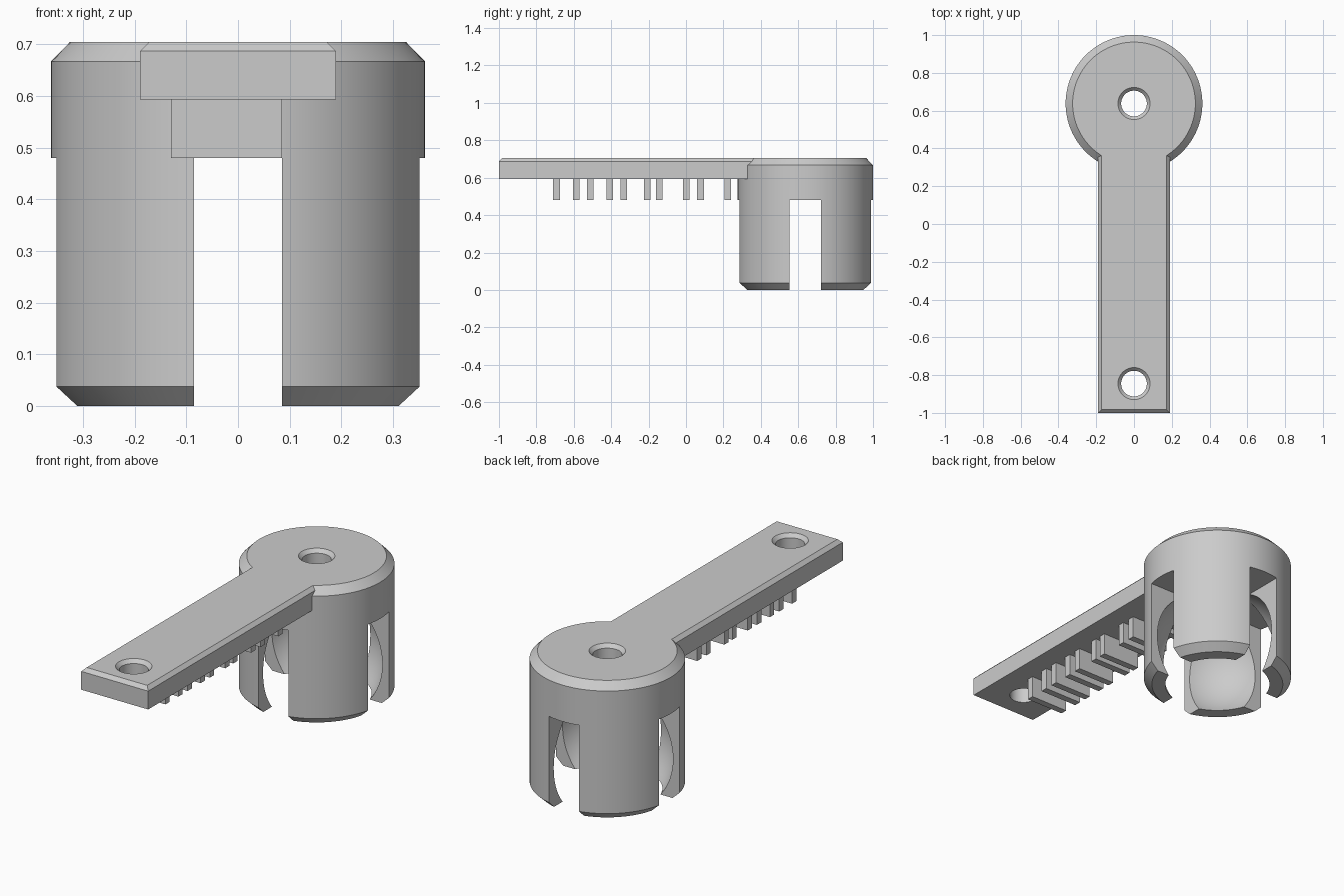
import bpy, bmesh, math

if "Cube" in bpy.data.objects:
    bpy.data.objects.remove(bpy.data.objects["Cube"], do_unlink=True)

HEAD_Y, TOP = 0.638, 0.705
HOLE, RIM = 0.068, 0.085

grey = bpy.data.materials.new("plain_grey")
grey.use_nodes = True
COLOUR = (0.6, 0.6, 0.6, 1)
grey.diffuse_color = COLOUR
grey.node_tree.nodes["Principled BSDF"].inputs["Base Color"].default_value = COLOUR


def finish(name, bm):
    bmesh.ops.recalc_face_normals(bm, faces=bm.faces)
    mesh = bpy.data.meshes.new(name)
    bm.to_mesh(mesh)
    bm.free()
    mesh.materials.append(grey)
    obj = bpy.data.objects.new(name, mesh)
    bpy.context.collection.objects.link(obj)
    return obj


def box(name, x, y, z, chamfer=0):
    bm = bmesh.new()
    bmesh.ops.create_cube(bm, size=1)
    for v in bm.verts:
        v.co = [lo + (c + 0.5) * (hi - lo) for c, (lo, hi) in zip(v.co, (x, y, z))]
    if chamfer:  # top edges, except the one buried in the head
        edges = [e for e in bm.edges if all(v.co.z > z[1] - 0.001 for v in e.verts)
                 and any(v.co.y < y[1] - 0.001 for v in e.verts)]
        bmesh.ops.bevel(bm, geom=edges, offset=chamfer, segments=1, affect='EDGES')
    return finish(name, bm)


def lathe(name, profile, cy, steps=96):
    """Revolve a closed (radius, height) loop around a vertical axis."""
    bm = bmesh.new()
    rings = []
    for i in range(steps):
        a = math.tau * i / steps
        rings.append([bm.verts.new((r * math.cos(a), cy + r * math.sin(a), z))
                      for r, z in profile])
    n = len(profile)
    for i in range(steps):
        p, q = rings[i], rings[(i + 1) % steps]
        for j in range(n):
            k = (j + 1) % n
            bm.faces.new((p[j], q[j], q[k], p[k]))
    return finish(name, bm)


def combine(target, other, operation):
    mod = target.modifiers.new(operation.lower(), 'BOOLEAN')
    mod.operation, mod.solver, mod.object = operation, 'EXACT', other
    bpy.context.view_layer.objects.active = target
    bpy.ops.object.modifier_apply(modifier=mod.name)
    bpy.data.objects.remove(other, do_unlink=True)


# Cylindrical head with chamfered rims, ball socket and countersunk hole
BALL, BALL_Z = 0.325, 0.2
low = -math.asin(BALL_Z / BALL)
high = math.acos(HOLE / BALL)
arc = [low + (high - low) * i / 24 for i in range(25)]
socket = [(BALL * math.cos(a), BALL_Z + BALL * math.sin(a)) for a in arc]
socket[0] = (socket[0][0], 0)
outside = [(HOLE, TOP - 0.018), (RIM, TOP), (0.325, TOP), (0.362, 0.667),
           (0.362, 0.038), (0.322, 0)]
body = lathe("socket_lever", outside + socket, HEAD_Y)

# Crossed slots that divide the socket into four prongs
combine(body, box("slot_x", (-0.5, 0.5), (HEAD_Y - RIM, HEAD_Y + RIM), (-0.1, 0.48)), 'DIFFERENCE')
combine(body, box("slot_y", (-RIM, RIM), (HEAD_Y - 0.5, HEAD_Y + 0.5), (-0.1, 0.48)), 'DIFFERENCE')

# Flat arm with a countersunk hole near its end
arm = box("arm", (-0.19, 0.19), (-1, 0.45), (0.593, TOP), 0.018)
drill = [(0, 0.5), (HOLE, 0.5), (HOLE, TOP - 0.018), (RIM, TOP), (RIM + 0.018, TOP + 0.018),
         (0, TOP + 0.018)]
bm = bmesh.new()
loops = [[bm.verts.new((r * math.cos(math.tau * i / 48), -0.845 + r * math.sin(math.tau * i / 48), z))
          for i in range(48)] for r, z in drill[1:-1]]
for lower, upper in zip(loops, loops[1:]):
    for i in range(48):
        k = (i + 1) % 48
        bm.faces.new((lower[i], lower[k], upper[k], upper[i]))
bm.faces.new(loops[0])
bm.faces.new(loops[-1])
combine(arm, finish("drill", bm), 'DIFFERENCE')
combine(body, arm, 'UNION')

# Plain ribs under the arm, in pairs
for i, (start, end) in enumerate([(-0.71, -0.57), (-0.53, -0.39), (-0.35, -0.19),
                                  (-0.16, 0.02), (0.06, 0.24)]):
    for side, y in (("front", start), ("back", end - 0.035)):
        box(f"rib_{side}_{i + 1}", (-0.13, 0.085), (y, y + 0.035), (0.48, 0.6))

# Smooth the round surfaces, keep the edges crisp
bpy.ops.object.select_all(action='DESELECT')
body.select_set(True)
bpy.context.view_layer.objects.active = body
bpy.ops.object.shade_smooth_by_angle(angle=math.radians(25))
